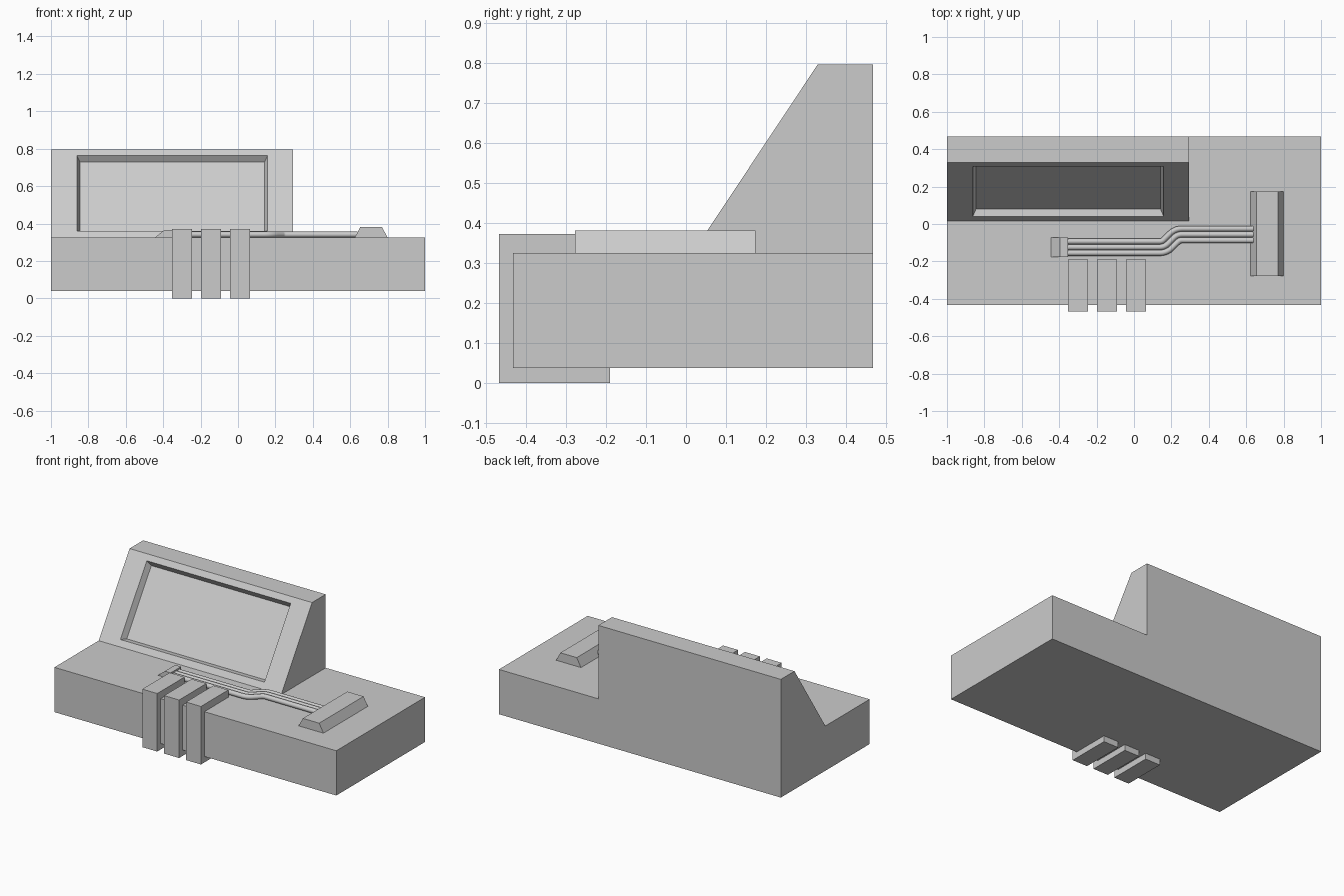
import bpy, bmesh
from math import sin, cos, radians
from mathutils import Vector

if "Cube" in bpy.data.objects:
    bpy.data.objects.remove(bpy.data.objects["Cube"])

DECK = 0.325      # height of the deck surface
BOTTOM = 0.038    # underside of the base


def finish(name, bm):
    bmesh.ops.recalc_face_normals(bm, faces=bm.faces)
    mesh = bpy.data.meshes.new(name)
    bm.to_mesh(mesh)
    bm.free()
    obj = bpy.data.objects.new(name, mesh)
    bpy.context.collection.objects.link(obj)
    return obj


def prism(name, profile, axis, a, b):
    """Extrude a 2D profile along x (profile is y,z) or y (profile is x,z)."""
    bm = bmesh.new()
    place = (lambda p, t: (t, p[0], p[1])) if axis == 'x' else (lambda p, t: (p[0], t, p[1]))
    rings = [[bm.verts.new(place(p, t)) for p in profile] for t in (a, b)]
    n = len(profile)
    for i in range(n):
        j = (i + 1) % n
        bm.faces.new((rings[0][i], rings[0][j], rings[1][j], rings[1][i]))
    for r in rings:
        bm.faces.new(r)
    return finish(name, bm)


# Base slab
base = prism("base", [(-0.432, BOTTOM), (0.467, BOTTOM), (0.467, DECK), (-0.432, DECK)], 'x', -1, 1)

# Sloped display housing
lo, hi = Vector((0, 0.016, DECK)), Vector((0, 0.329, 0.796))
housing = prism("display_housing",
                [(lo.y, lo.z), (0.467, DECK), (0.467, hi.z), (hi.y, hi.z)], 'x', -1, 0.295)

# Recessed screen in the sloped face
up = (hi - lo).normalized()
inward = Vector((0, up.z, -up.y))


def screen_ring(bm, x0, x1, s0, s1, depth):
    return [bm.verts.new(lo + up * s + inward * depth + Vector((x, 0, 0)))
            for x, s in ((x0, s0), (x1, s0), (x1, s1), (x0, s1))]


bm = bmesh.new()
bm.from_mesh(housing.data)
bm.faces.ensure_lookup_table()
front = max(bm.faces, key=lambda f: f.normal.dot(-inward))
bm.verts.ensure_lookup_table()
corner = lambda x, p: min(front.verts, key=lambda v: (v.co - p - Vector((x, 0, 0))).length)
outer = [corner(-1, lo), corner(0.295, lo), corner(0.295, hi), corner(-1, hi)]
bm.faces.remove(front)
s0, s1 = (0.36 - DECK) / up.z, (0.763 - DECK) / up.z
rim = screen_ring(bm, -0.862, 0.159, s0, s1, 0)
floor = screen_ring(bm, -0.845, 0.142, s0 + 0.017, s1 - 0.017, 0.037)
for p, q in ((outer, rim), (rim, floor)):
    for i in range(4):
        j = (i + 1) % 4
        bm.faces.new((p[i], p[j], q[j], q[i]))
bm.faces.new(floor)
bmesh.ops.recalc_face_normals(bm, faces=bm.faces)
bm.to_mesh(housing.data)
bm.free()

# Fuse base and housing into one body
mod = base.modifiers.new("fuse", 'BOOLEAN')
mod.operation, mod.solver, mod.object = 'UNION', 'EXACT', housing
bpy.context.view_layer.objects.active = base
bpy.ops.object.modifier_apply(modifier=mod.name)
bpy.data.objects.remove(housing)
base.name = "console_body"
bm = bmesh.new()
bm.from_mesh(base.data)
bmesh.ops.remove_doubles(bm, verts=bm.verts, dist=1e-5)
bmesh.ops.dissolve_limit(bm, angle_limit=radians(0.5), verts=bm.verts, edges=bm.edges)
bm.to_mesh(base.data)
bm.free()

# Three clamps gripping the front edge
clamp = [(-0.467, 0), (-0.19, 0), (-0.19, BOTTOM), (-0.432, BOTTOM),
         (-0.432, DECK), (-0.19, DECK), (-0.19, 0.372), (-0.467, 0.372)]
for i in range(3):
    x = -0.299 + 0.155 * i
    prism(f"clamp_{i + 1}", clamp, 'x', x - 0.053, x + 0.053)

# Connector blocks at the cable ends
prism("right_block", [(0.624, DECK), (0.8, DECK), (0.77, 0.381), (0.654, 0.381)], 'y', -0.277, 0.173)
prism("left_plug", [(-0.444, DECK), (-0.354, DECK), (-0.354, 0.365), (-0.395, 0.365)], 'y', -0.177, -0.072)

# Three parallel cables with a rounded jog
R, Y0, Y1, X0, X1 = 0.06, -0.124, -0.056, 0.138, 0.256
angles = [radians(45 * k / 5) for k in range(6)]
for i, o in enumerate((-0.031, 0, 0.031)):
    path = [(-0.37, Y0 + o)]
    path += [(X0 + (R - o) * sin(a), Y0 + R - (R - o) * cos(a)) for a in angles]
    path += [(X1 - (R + o) * sin(a), Y1 - R + (R + o) * cos(a)) for a in reversed(angles)]
    path += [(0.64, Y1 + o)]
    curve = bpy.data.curves.new(f"cable_{i + 1}", 'CURVE')
    curve.dimensions = '3D'
    curve.bevel_depth, curve.bevel_resolution, curve.use_fill_caps = 0.0155, 4, True
    spline = curve.splines.new('POLY')
    spline.points.add(len(path) - 1)
    for pt, (x, y) in zip(spline.points, path):
        pt.co = (x, y, 0.341, 1)
    cable = bpy.data.objects.new(curve.name, curve)
    bpy.context.collection.objects.link(cable)
    bpy.ops.object.select_all(action='DESELECT')
    cable.select_set(True)
    bpy.context.view_layer.objects.active = cable
    bpy.ops.object.convert(target='MESH')
    bpy.ops.object.shade_smooth_by_angle(angle=radians(40))
